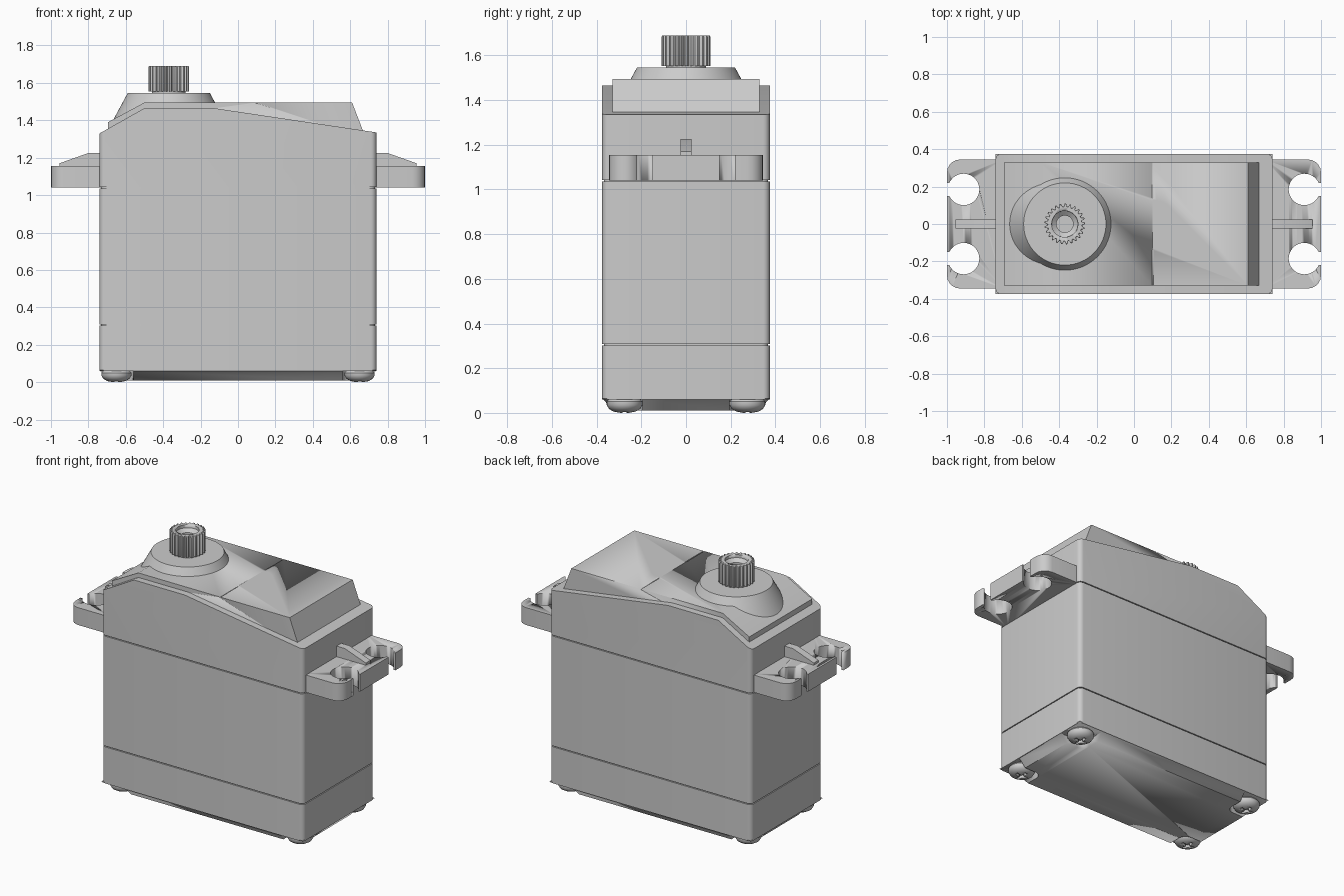
import bpy
import bmesh
from math import sin, cos, pi
from mathutils import Matrix, Vector

cube = bpy.data.objects.get("Cube")
if cube:
    bpy.data.objects.remove(cube)

grey = bpy.data.materials.new("light grey plastic")
grey.use_nodes = True
colour = (0.6, 0.6, 0.6, 1)
grey.diffuse_color = colour
grey.node_tree.nodes["Principled BSDF"].inputs["Base Color"].default_value = colour


def activate(ob):
    bpy.ops.object.select_all(action="DESELECT")
    bpy.context.view_layer.objects.active = ob
    ob.select_set(True)


def finish(bm, name):
    bmesh.ops.recalc_face_normals(bm, faces=bm.faces)
    mesh = bpy.data.meshes.new(name)
    bm.to_mesh(mesh)
    bm.free()
    ob = bpy.data.objects.new(name, mesh)
    bpy.context.collection.objects.link(ob)
    mesh.materials.append(grey)
    activate(ob)
    bpy.ops.object.shade_smooth_by_angle(angle=0.6)
    return ob


def prism(name, pts, half, radius=0, corner=lambda x, y: True):
    """Side profile in x and z, swept across y, with rounded upright edges."""
    bm = bmesh.new()
    face = bm.faces.new([bm.verts.new((x, -half, z)) for x, z in pts])
    new = bmesh.ops.extrude_face_region(bm, geom=[face])["geom"]
    bmesh.ops.translate(bm, vec=(0, 2 * half, 0),
                        verts=[v for v in new if isinstance(v, bmesh.types.BMVert)])
    if radius:
        edges = []
        for e in bm.edges:
            a, b = (v.co for v in e.verts)
            if (a - b).xy.length < 1e-5 and corner(a.x, a.y):
                edges.append(e)
        bmesh.ops.bevel(bm, geom=edges, offset=radius, segments=5,
                        profile=0.5, affect="EDGES")
    return finish(bm, name)


def box(name, x0, x1, half, z0, z1, radius=0, corner=lambda x, y: True):
    return prism(name, [(x0, z0), (x1, z0), (x1, z1), (x0, z1)], half, radius, corner)


def lathe(name, profile, centre, sides=48, wave=lambda i: 0):
    """Rings of (radius, z) around a vertical axis; ends are capped."""
    bm = bmesh.new()
    rings = []
    for r, z in profile:
        rings.append([bm.verts.new((centre[0] + (r + wave(i)) * cos(2 * pi * i / sides),
                                    centre[1] + (r + wave(i)) * sin(2 * pi * i / sides), z))
                      for i in range(sides)])
    for low, high in zip(rings, rings[1:]):
        for i in range(sides):
            j = (i + 1) % sides
            bm.faces.new((low[i], low[j], high[j], high[i]))
    bm.faces.new(rings[0])
    bm.faces.new(rings[-1])
    return finish(bm, name)


def shift(ob, x=0, y=0):
    ob.data.transform(Matrix.Translation((x, y, 0)))
    return ob


def cut(ob, cutters):
    for c in cutters:
        mod = ob.modifiers.new("cut", "BOOLEAN")
        mod.operation = "DIFFERENCE"
        mod.solver = "EXACT"
        mod.object = c
        activate(ob)
        bpy.ops.object.modifier_apply(modifier=mod.name)
        bpy.data.objects.remove(c)


SIGNS = [(sx, sy) for sx in (-1, 1) for sy in (-1, 1)]
W, D = 0.74, 0.375

# Case sections, with a slim core showing in the seams
box("lower_case", -W, W, D, 0.06, 0.302, 0.03)
box("middle_case", -W, W, D, 0.308, 1.036, 0.03)
box("seam_core", -W + 0.008, W - 0.008, D - 0.008, 0.2, 1.1, 0.03)
prism("upper_case", [(-W, 1.042), (W, 1.042), (W, 1.335), (-0.13, 1.465),
                     (-0.5, 1.465), (-W, 1.33)], D, 0.03)

# Bottom plate with sloped rim and a pocket at each corner
plate = box("bottom_plate", -W, W, D, 0.01, 0.065)
for v in plate.data.vertices:
    if v.co.z < 0.03:
        v.co.x *= (W - 0.05) / W
        v.co.y *= (D - 0.05) / D
pockets = []
for sx, sy in SIGNS:
    p = box("pocket", -0.12, 0.12, 0.12, -0.1, 0.06, 0.05,
            lambda x, y: x * sx < 0 and y * sy < 0)
    pockets.append(shift(p, sx * 0.68, sy * 0.315))
cut(plate, pockets)

# Domed corner screws with cross recess
for sx, sy in SIGNS:
    c = (sx * 0.65, sy * 0.275)
    screw = lathe("corner_screw", [(0.02, 0), (0.05, 0.006), (0.07, 0.018), (0.08, 0.035),
                                   (0.08, 0.05), (0.07, 0.062)], c, 32)
    cut(screw, [shift(box("slot", -a, a, b, -0.1, 0.02), *c)
                for a, b in ((0.04, 0.009), (0.009, 0.04))])

# Raised lid, with a shallow seam and thumb notch
lid = prism("top_lid", [(-0.695, 1.3), (0.685, 1.3), (0.61, 1.495), (-0.5, 1.495),
                        (-0.695, 1.39)], 0.33)
seams = [shift(box("seam", 0.097, 0.103, 0.1, 1.491, 1.6), 0, s * 0.24) for s in (-1, 1)]
notch = lathe("notch", [(0.13, 1.491), (0.13, 1.6)], (0, 0), 40)
cut(notch, [lathe("notch_core", [(0.124, 1.4), (0.124, 1.7)], (0, 0), 40),
            box("notch_half", -0.3, 0, 0.3, 1.4, 1.7)])
cut(lid, seams + [shift(notch, 0.1)])

# Output boss and toothed shaft with stepped bore
AXIS = (-0.37, 0)
lathe("output_boss", [(0.32, 1.36), (0.22, 1.545)], AXIS, 64)
lathe("shaft_neck", [(0.09, 1.53), (0.09, 1.6)], AXIS)
TEETH = 25
lathe("toothed_shaft", [(0.1, 1.553), (0.1, 1.685), (0.097, 1.69)], AXIS, TEETH * 4,
      lambda i: 0.009 if i % 4 < 2 else -0.006)
shaft = bpy.context.object
cut(shaft, [lathe("bore", [(0.045, 1.6), (0.045, 1.65), (0.07, 1.67), (0.072, 1.8)], AXIS, 32)])

# Mounting ears with open screw holes and a tapered rib
for s, side in ((-1, "right"), (1, "left")):
    inner, outer = sorted((s * 0.7, s * 1.0))
    ear = box(side + "_ear", inner, outer, 0.345, 1.04, 1.155, 0.07,
              lambda x, y: abs(x) > 0.9)
    cutters = []
    for sy in (-1, 1):
        cutters.append(lathe("hole", [(0.084, 0.9), (0.084, 1.3)], (s * 0.911, sy * 0.185), 40))
        gap = box("gap", -0.06, 0.06, 0.035, 0.9, 1.3)
        cutters.append(shift(gap, s * 1.0, sy * 0.185))
    cut(ear, cutters)
    prism(side + "_rib", [(s * 0.72, 1.14), (s * 0.955, 1.14), (s * 0.955, 1.17),
                          (s * 0.8, 1.225), (s * 0.72, 1.225)], 0.025)
